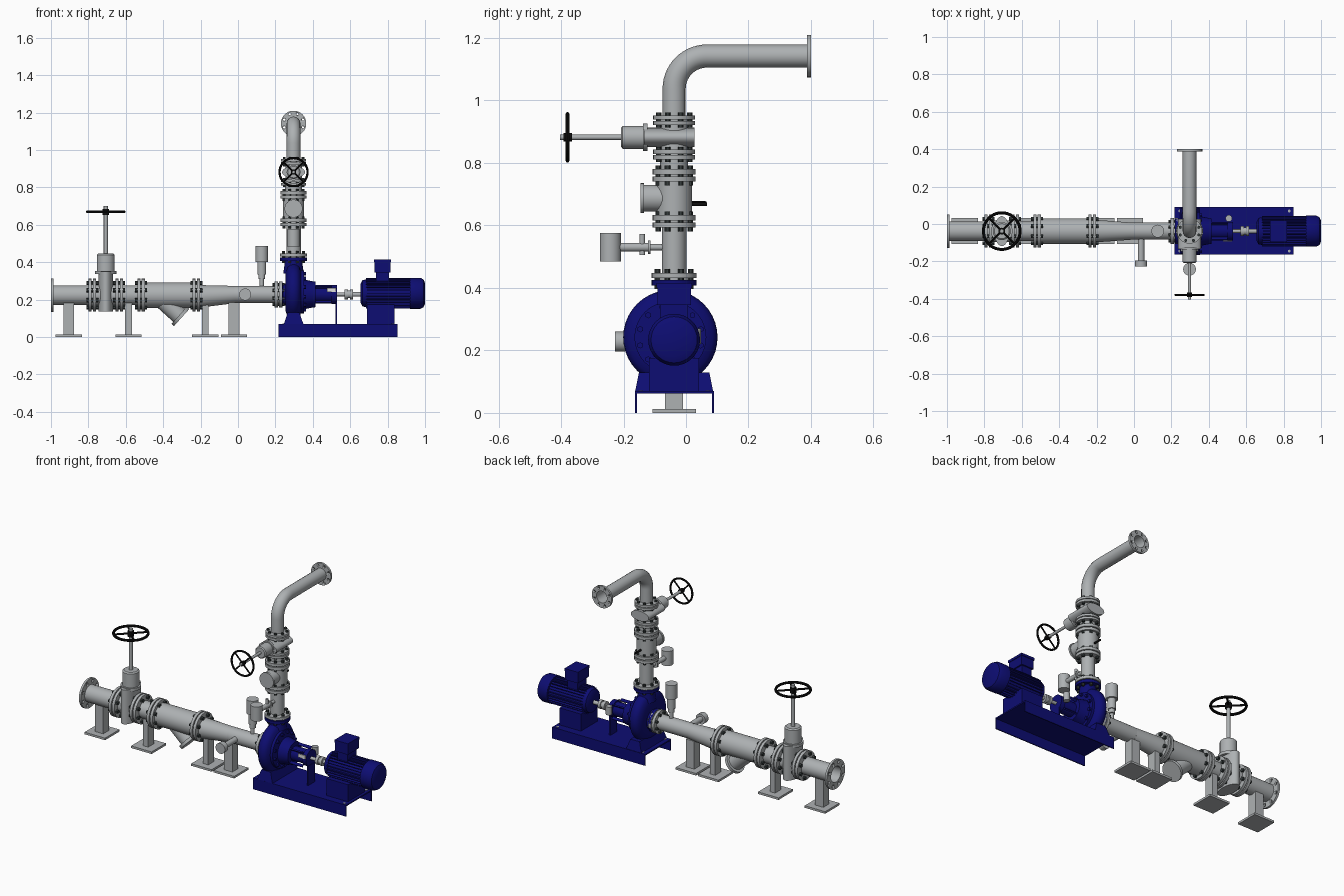
import bpy, bmesh, math
from mathutils import Matrix, Vector

cube = bpy.data.objects.get("Cube")
if cube:
    bpy.data.objects.remove(cube, do_unlink=True)


def material(name, rgb):
    m = bpy.data.materials.new(name)
    m.use_nodes = True
    m.diffuse_color = (*rgb, 1)
    m.node_tree.nodes["Principled BSDF"].inputs["Base Color"].default_value = (*rgb, 1)
    return m


GREY = material("pipe grey", (0.42, 0.44, 0.45))
BLUE = material("pump blue", (0.004, 0.004, 0.17))
BLACK = material("handwheel black", (0.004, 0.004, 0.004))
BOLT = material("bolt dark grey", (0.035, 0.045, 0.045))
WHITE = material("nameplate white", (0.75, 0.75, 0.75))

Y0, Z0, PX = -0.038, 0.224, 0.297        # pipe axis, axis height, riser x
X, Y, Z = Vector((1, 0, 0)), Vector((0, 1, 0)), Vector((0, 0, 1))
I = Matrix.Identity(4)


def at(x, y, z, axis=Z):
    """Frame at a point whose local z runs along axis."""
    return Matrix.Translation((x, y, z)) @ axis.to_track_quat('Z', 'Y').to_matrix().to_4x4()


def finish(bm, name, mat, M=I):
    bm.transform(M)
    bmesh.ops.remove_doubles(bm, verts=bm.verts, dist=1e-5)
    bmesh.ops.recalc_face_normals(bm, faces=bm.faces)
    for f in bm.faces:
        f.smooth = True
    for e in bm.edges:
        e.smooth = e.calc_face_angle(0) < 0.6
    mesh = bpy.data.meshes.new(name)
    bm.to_mesh(mesh)
    bm.free()
    mesh.materials.append(mat)
    ob = bpy.data.objects.new(name, mesh)
    bpy.context.collection.objects.link(ob)
    return ob


def lathe(name, profile, mat, M=I, seg=32):
    """Turn (height, radius) points about local z."""
    bm = bmesh.new()
    vs = [bm.verts.new((r, 0, h)) for h, r in profile]
    es = [bm.edges.new(p) for p in zip(vs, vs[1:])]
    bmesh.ops.spin(bm, geom=vs + es, axis=Z, cent=(0, 0, 0), angle=math.tau,
                   steps=seg, use_duplicate=False)
    return finish(bm, name, mat, M)


def rod(name, h0, h1, r, mat, M=I, r2=None, seg=32):
    return lathe(name, [(h0, 0), (h0, r), (h1, r if r2 is None else r2), (h1, 0)], mat, M, seg)


def box(name, x0, x1, y0, y1, z0, z1, mat, taper=(1, 1), M=I):
    bm = bmesh.new()
    bmesh.ops.create_cube(bm, size=1)
    for v in bm.verts:
        k = taper if v.co.z > 0 else (1, 1)
        v.co = ((x0 + x1) / 2 + v.co.x * k[0] * (x1 - x0),
                (y0 + y1) / 2 + v.co.y * k[1] * (y1 - y0),
                (z0 + z1) / 2 + v.co.z * (z1 - z0))
    return finish(bm, name, mat, M)


def bolts(name, M, ring, length, r, count=8, mat=BOLT):
    bm = bmesh.new()
    for i in range(count):
        a = (i + 0.5) * math.tau / count
        bmesh.ops.create_cone(bm, cap_ends=True, segments=6, radius1=r, radius2=r, depth=length,
                              matrix=Matrix.Translation((ring * math.cos(a), ring * math.sin(a), 0)))
    return finish(bm, name, mat, M)


def flange_pair(name, M, r=0.088, lower=GREY):
    lathe(name + "_lower", [(-0.02, 0), (-0.02, r), (-0.003, r), (-0.003, 0)], lower, M)
    rod(name + "_gasket", -0.003, 0.003, r * 0.75, GREY, M)
    rod(name + "_upper", 0.003, 0.02, r, GREY, M)
    bolts(name + "_bolts", M, r * 0.8, 0.064, r * 0.13)


def end_flange(name, M, r, bore):
    """Open flange with drilled bolt holes, facing local +z."""
    ob = lathe(name, [(0, bore), (0, r), (0.013, r), (0.013, bore), (0, bore)], GREY, M)
    cutter = bolts(name + "_cutter", M, r * 0.8, 0.08, r * 0.1)
    cutter.hide_render = True
    mod = ob.modifiers.new("holes", 'BOOLEAN')
    mod.operation, mod.object, mod.solver = 'DIFFERENCE', cutter, 'EXACT'
    bpy.context.view_layer.update()
    cut = bpy.data.meshes.new_from_object(ob.evaluated_get(bpy.context.evaluated_depsgraph_get()))
    ob.modifiers.clear()
    ob.data = cut
    bpy.data.objects.remove(cutter, do_unlink=True)


def gate_valve(name, M):
    """Flow along local x, stem along local z."""
    for side, s in (("inlet", -0.072), ("outlet", 0.072)):
        flange_pair(f"{name}_{side}_flange", M @ at(s, 0, 0, X))
    rod(name + "_barrel", -0.07, 0.07, 0.058, GREY, M @ at(0, 0, 0, X))
    rod(name + "_body", -0.086, 0.126, 0.08, GREY, M @ Matrix.Diagonal((0.5, 1, 1, 1)))
    rod(name + "_bonnet_flange", 0.112, 0.13, 0.058, GREY, M)
    lathe(name + "_bonnet", [(0.126, 0), (0.126, 0.048), (0.215, 0.048), (0.222, 0.04), (0.222, 0)], GREY, M)
    rod(name + "_stem", 0.22, 0.478, 0.011, GREY, M, seg=16)
    rod(name + "_wheel_hub", 0.428, 0.462, 0.018, BLACK, M, seg=16)
    rim = [(0.446 + 0.008 * math.sin(a * math.tau / 8), 0.098 + 0.008 * math.cos(a * math.tau / 8))
           for a in range(9)]
    lathe(name + "_wheel_rim", rim, BLACK, M, 40)
    for i in range(4):
        a = math.tau * (i + 0.5) / 4
        rod(f"{name}_wheel_spoke_{i}", 0, 0.098, 0.006, BLACK,
            M @ at(0, 0, 0.446, Vector((math.cos(a), math.sin(a), 0))), seg=8)


# Suction line
def line(name, x0, x1, r, r2=None):
    rod(name, 0, x1 - x0, r, GREY, at(x0, Y0, Z0, X), r2)


end_flange("inlet_flange", at(-0.987, Y0, Z0, -X), 0.09, 0.048)
lathe("inlet_pipe", [(0, 0.048), (0, 0.052), (0.2, 0.052), (0.2, 0), (0.19, 0), (0.19, 0.048), (0, 0.048)],
      GREY, at(-0.987, Y0, Z0, X))
gate_valve("suction_valve", at(-0.707, Y0, Z0))
line("spool_pipe", -0.635, -0.51, 0.052)
flange_pair("strainer_inlet_flange", at(-0.518, Y0, Z0, X))
line("strainer_body", -0.5, -0.24, 0.068)
d = Vector((0.13, 0, -0.117)).normalized()
lathe("strainer_branch", [(0, 0), (0, 0.047), (0.158, 0.047), (0.158, 0.062), (0.176, 0.062), (0.176, 0)],
      GREY, at(-0.432, Y0, 0.222, d))
flange_pair("strainer_outlet_flange", at(-0.223, Y0, Z0, X))
rod("reducer", 0, 0.19, 0.06, GREY, at(-0.205, Y0, 0.218, Vector((1, 0, 0.05))), 0.046)
rod("suction_pipe", -0.02, 0.215, 0.046, GREY, at(0, Y0, 0.228, X))
flange_pair("pump_suction_flange", at(0.216, Y0, 0.228, X), 0.07)
lathe("side_branch", [(0, 0), (0, 0.017), (0.158, 0.017), (0.158, 0.032), (0.19, 0.032), (0.19, 0)],
      GREY, at(0.038, Y0, 0.228, -Y))
lathe("suction_gauge", [(0.26, 0), (0.26, 0.011), (0.31, 0.011), (0.31, 0.018), (0.335, 0.018), (0.335, 0.024),
                        (0.4, 0.024), (0.4, 0.034), (0.487, 0.034), (0.487, 0)], GREY, at(0.127, Y0, 0))

# Pipe supports
for i, (x, half) in enumerate(((-0.905, 0.029), (-0.586, 0.018), (-0.175, 0.018), (-0.021, 0.029))):
    box(f"support_plate_{i}", x - 0.07, x + 0.07, Y0 - 0.07, Y0 + 0.07, 0, 0.013, GREY)
    box(f"support_post_{i}", x - half, x + half, Y0 - 0.029, Y0 + 0.029, 0.013, 0.185, GREY)

# Discharge riser
RISER = at(PX, Y0, 0)
flange_pair("pump_discharge_flange", at(PX, Y0, 0.428), 0.072, BLUE)
rod("riser_pipe", 0.445, 0.6, 0.039, GREY, RISER)
flange_pair("check_lower_flange", at(PX, Y0, 0.613), 0.069)
rod("check_valve_body", 0.63, 0.745, 0.057, GREY, RISER)
lathe("check_valve_bonnet", [(0, 0), (0, 0.043), (0.096, 0.043), (0.096, 0.048), (0.108, 0.048), (0.108, 0)],
      GREY, at(PX, Y0, 0.687, -Y))
rod("check_valve_lever", 0.04, 0.106, 0.006, BLACK, at(PX, Y0, 0.668, Y), seg=12)
flange_pair("check_upper_flange", at(PX, Y0, 0.76), 0.069)
rod("riser_spool", 0.77, 0.82, 0.045, GREY, RISER)
turn = Matrix(((0, -1, 0, PX), (0, 0, -1, Y0), (1, 0, 0, 0.882), (0, 0, 0, 1)))
gate_valve("discharge_valve", turn @ Matrix.Scale(0.765, 4))

# Discharge elbow
R = 0.105
path = [(PX, Y0, 0.94)]
path += [(PX, Y0 + R - R * math.cos(a), 1.037 + R * math.sin(a))
         for a in (math.pi / 2 * i / 14 for i in range(15))]
path.append((PX, 0.4, 1.037 + R))
curve = bpy.data.curves.new("elbow_path", 'CURVE')
curve.dimensions = '3D'
curve.bevel_depth, curve.bevel_resolution = 0.037, 6
spline = curve.splines.new('POLY')
spline.points.add(len(path) - 1)
for p, co in zip(spline.points, path):
    p.co = (*co, 1)
tmp = bpy.data.objects.new("elbow_path", curve)
bpy.context.collection.objects.link(tmp)
bpy.context.view_layer.update()
bm = bmesh.new()
bm.from_mesh(tmp.evaluated_get(bpy.context.evaluated_depsgraph_get()).to_mesh())
bpy.data.objects.remove(tmp, do_unlink=True)
finish(bm, "discharge_elbow", GREY)
end_flange("outlet_flange", at(PX, 0.387, 1.037 + R, Y), 0.068, 0.036)

# Discharge gauge
lathe("gauge_branch", [(0.03, 0), (0.03, 0.01), (0.076, 0.01), (0.076, 0.022), (0.083, 0.022), (0.083, 0.014),
                       (0.18, 0.014), (0.18, 0)], GREY, at(PX, Y0, 0.53, -Y), 20)
rod("gauge_cock", 0.505, 0.572, 0.009, GREY, at(PX, -0.14, 0), seg=16)
rod("discharge_gauge", 0.485, 0.575, 0.034, GREY, at(PX, -0.242, 0))

# Pump
PUMP = at(0, Y0, 0.228, X)
lathe("suction_cover", [(0.22, 0), (0.22, 0.07), (0.238, 0.07), (0.24, 0.055), (0.255, 0.06),
                        (0.262, 0.1), (0.28, 0.11), (0.28, 0)], BLUE, PUMP)
lathe("volute", [(0.255, 0), (0.255, 0.105), (0.266, 0.135), (0.28, 0.148), (0.297, 0.151), (0.314, 0.148),
                 (0.328, 0.135), (0.336, 0.115), (0.352, 0.115), (0.352, 0)], BLUE, at(0, -0.05, 0.242, X), 40)
bolts("casing_bolts", at(0.354, -0.05, 0.242, X), 0.1, 0.02, 0.01, 12, BLUE)
rod("discharge_neck", 0.34, 0.41, 0.055, BLUE, RISER, 0.045)
lathe("bearing_housing", [(0.35, 0), (0.35, 0.08), (0.4, 0.07), (0.415, 0.068), (0.415, 0.042), (0.5, 0.042),
                          (0.5, 0.05), (0.528, 0.05), (0.528, 0)], BLUE, PUMP)
for i in range(4):
    box(f"housing_rib_{i}", 0.05, 0.066, -0.004, 0.004, 0.36, 0.5, BLUE,
        M=PUMP @ Matrix.Rotation(math.tau * (i + 0.5) / 4, 4, 'Z'))
box("nameplate", 0.475, 0.525, Y0 - 0.055, Y0 - 0.049, 0.24, 0.262, WHITE)
rod("oil_cup", 0.22, 0.27, 0.018, GREY, at(0.507, 0.03, 0), seg=20)
box("pump_foot", 0.245, 0.35, -0.163, 0.087, 0.068, 0.13, BLUE, (0.6, 0.9))
box("bearing_support", 0.522, 0.53, Y0 - 0.032, Y0 + 0.032, 0.068, 0.19, BLUE)
lathe("coupling", [(0.52, 0), (0.52, 0.01), (0.57, 0.01), (0.57, 0.026), (0.588, 0.026), (0.588, 0.02),
                   (0.598, 0.02), (0.598, 0.026), (0.615, 0.026), (0.615, 0.012), (0.66, 0.012), (0.66, 0)],
      GREY, PUMP, 24)

# Motor
MOTOR = at(0, Y0, 0.234, X)
lathe("motor_body", [(0.655, 0), (0.655, 0.05), (0.665, 0.07), (0.69, 0.075), (0.69, 0.07), (0.92, 0.07),
                     (0.92, 0.083), (0.975, 0.083), (0.992, 0.074), (1, 0.055), (1, 0)], BLUE, MOTOR)
for i in range(28):
    box(f"motor_fin_{i}", 0.065, 0.081, -0.002, 0.002, 0.685, 0.925, BLUE,
        M=MOTOR @ Matrix.Rotation(math.tau * i / 28, 4, 'Z'))
box("terminal_neck", 0.738, 0.807, Y0 - 0.045, Y0 + 0.045, 0.29, 0.35, BLUE)
box("terminal_box", 0.73, 0.816, Y0 - 0.054, Y0 + 0.054, 0.345, 0.4, BLUE)
box("terminal_lid", 0.727, 0.819, Y0 - 0.057, Y0 + 0.057, 0.4, 0.415, BLUE)
box("motor_foot", 0.69, 0.836, Y0 - 0.08, Y0 + 0.08, 0.068, 0.175, BLUE)

# Channel baseplate
box("base_top", 0.217, 0.853, -0.163, 0.09, 0.062, 0.07, BLUE)
for name, y in (("front", -0.163), ("back", 0.084)):
    box(f"base_{name}_lip", 0.217, 0.853, y, y + 0.006, 0, 0.066, BLUE)
for i, (x, y) in enumerate(((0.245, -0.145), (0.245, 0.07), (0.83, -0.145), (0.83, 0.07))):
    rod(f"anchor_hole_{i}", 0.069, 0.072, 0.008, GREY, at(x, y, 0), seg=12)
